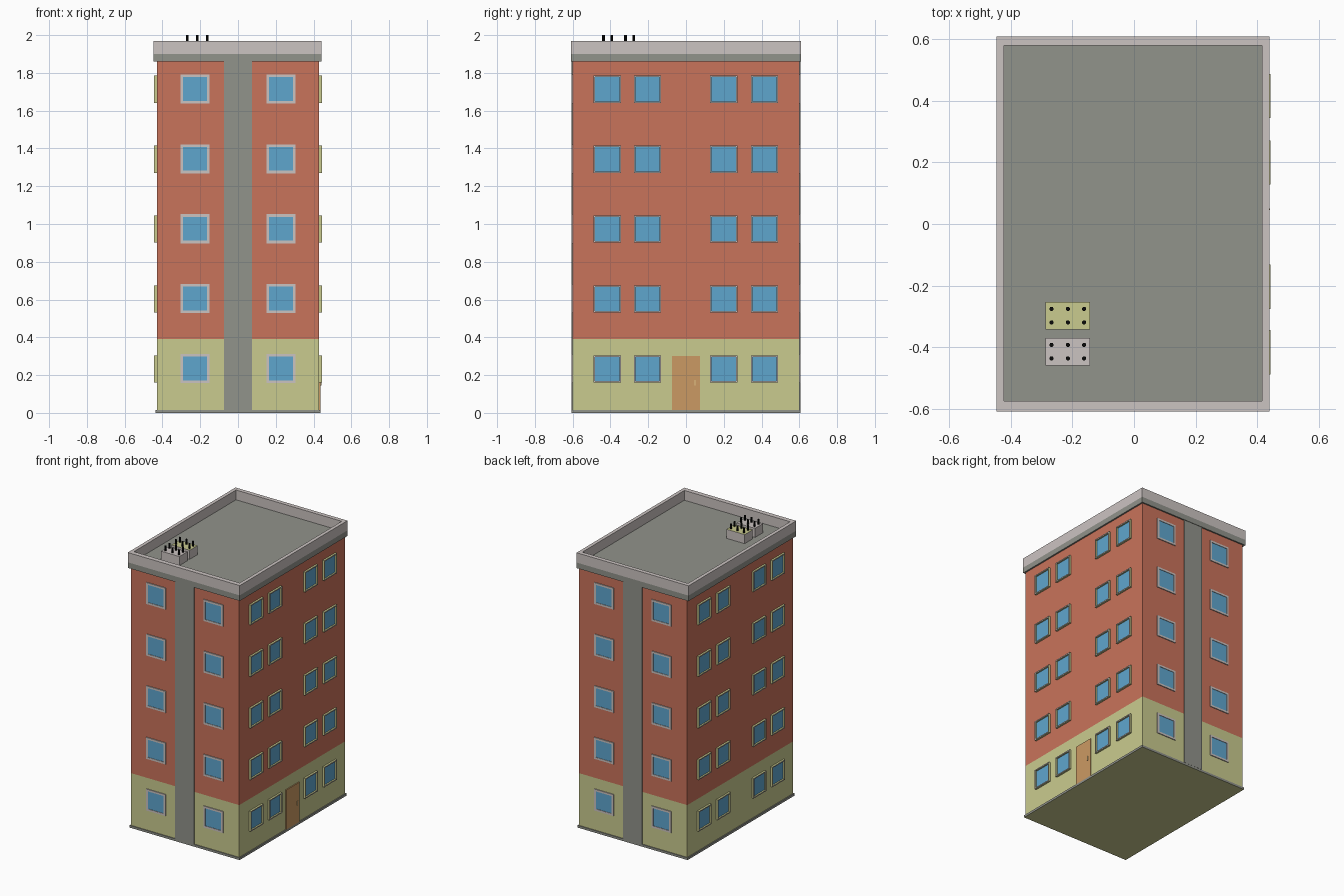
import bpy, bmesh
from mathutils import Vector

if "Cube" in bpy.data.objects:
    bpy.data.objects.remove(bpy.data.objects["Cube"])


def mat(name, r, g, b):
    m = bpy.data.materials.new(name)
    lin = [(c / 255 / 12.92) if c < 11 else ((c / 255 + 0.055) / 1.055) ** 2.4 for c in (r, g, b)]
    m.diffuse_color = (*lin, 1)
    m.use_nodes = True
    m.node_tree.nodes["Principled BSDF"].inputs["Base Color"].default_value = m.diffuse_color
    return m


RED = mat("brick red", 201, 115, 91)
OLIVE = mat("pale olive", 202, 203, 143)
GREY = mat("concrete grey", 145, 147, 139)
PALE = mat("pale stone", 203, 195, 193)
GLASS = mat("window blue", 95, 166, 206)
WOOD = mat("door wood", 203, 154, 99)
BLACK = mat("pipe black", 10, 10, 10)
HANDLE = mat("handle cream", 230, 200, 140)


def finish(bm, name, mats):
    bmesh.ops.recalc_face_normals(bm, faces=bm.faces)
    me = bpy.data.meshes.new(name)
    bm.to_mesh(me)
    bm.free()
    for m in mats:
        me.materials.append(m)
    ob = bpy.data.objects.new(name, me)
    bpy.context.collection.objects.link(ob)
    return ob


def add_box(bm, a, b):
    """Box between two opposite corners; returns its faces."""
    a, b = Vector(a), Vector(b)
    vs = bmesh.ops.create_cube(bm, size=1)["verts"]
    for v in vs:
        v.co = (a + b) / 2 + Vector(v.co[i] * abs(b[i] - a[i]) for i in range(3))
    return {f for v in vs for f in v.link_faces}


def box(name, a, b, *mats):
    bm = bmesh.new()
    add_box(bm, a, b)
    return finish(bm, name, mats)


def add_ring(bm, outer, inner, d0, d1, place):
    """Closed rectangular frame from depth d0 to d1; the face at d1 gets
    material 0 and the edges get material 1."""
    def loop(r, d):
        u0, u1, v0, v1 = r
        return [bm.verts.new(place(u, v, d)) for u, v in ((u0, v0), (u1, v0), (u1, v1), (u0, v1))]
    loops = [loop(outer, d0), loop(outer, d1), loop(inner, d1), loop(inner, d0)]
    for k in range(4):
        p, q = loops[k], loops[(k + 1) % 4]
        for i in range(4):
            j = (i + 1) % 4
            f = bm.faces.new((p[i], p[j], q[j], q[i]))
            f.material_index = 0 if k == 1 else 1


X, Y = 0.43, 0.60
FLOORS = [0.235 + 0.37 * i for i in range(5)]

# walls: olive ground floor, red above
box("ground_floor_walls", (-X, -Y, 0.01), (X, Y, 0.39), OLIVE)
box("upper_walls", (-X, -Y, 0.39), (X, Y, 1.88), RED)

# plinth with olive underside
plinth = box("plinth", (-0.437, -0.606, 0), (0.437, 0.606, 0.016), GREY, OLIVE)
for p in plinth.data.polygons:
    p.material_index = 1 if p.normal.z < -0.5 else 0

# full-height pilasters, front and back
for s, n in ((-1, "front"), (1, "back")):
    box(n + "_pilaster", (-0.075, s * 0.58, 0.016), (0.075, s * 0.607, 1.87), GREY)

# roof slab and parapet
box("roof_slab", (-0.447, -0.61, 1.86), (0.441, 0.61, 1.90), GREY)
bm = bmesh.new()
add_ring(bm, (-0.447, 0.441, -0.61, 0.61), (-0.422, 0.416, -0.576, 0.58),
         1.90, 1.97, lambda u, v, d: (u, v, d))
finish(bm, "parapet", (PALE, PALE))

# windows: frame ring plus recessed glass on each wall
for s, end, side in ((-1, "front", "left"), (1, "back", "right")):
    walls = (
        (end, lambda u, v, d: (u, s * (Y + d), v), (-0.2275, 0.2275), 0.077, 0.014, 0.006, (PALE, PALE)),
        (side, lambda u, v, d: (s * (X + d), u, v), (-0.417, -0.204, 0.2, 0.416), 0.072, 0.008, 0.014, (PALE, OLIVE)),
    )
    for name, place, centres, h, w, depth, mats in walls:
        fr, gl = bmesh.new(), bmesh.new()
        for z in FLOORS:
            z = z if name == end else z - 0.002
            for u in centres:
                g = h - w
                add_ring(fr, (u - h, u + h, z - h, z + h), (u - g, u + g, z - g, z + g), -0.003, depth, place)
                add_box(gl, place(u - g, z - g, -0.003), place(u + g, z + g, 0.003))
        finish(fr, name + "_window_frames", mats)
        finish(gl, name + "_window_glass", (GLASS,))

# entrance door on the right wall
box("door", (0.42, -0.074, 0.016), (0.437, 0.074, 0.30), WOOD)
box("door_handle", (0.436, 0.045, 0.145), (0.442, 0.051, 0.175), HANDLE)

# two rooftop vents, each with six black pipes
for y, n, top in ((-0.298, "rear", OLIVE), (-0.415, "front", PALE)):
    v = box(n + "_roof_vent", (-0.288, y - 0.045, 1.895), (-0.143, y + 0.045, 1.965), PALE, top)
    for p in v.data.polygons:
        p.material_index = 1 if p.normal.z > 0.5 else 0
    bm = bmesh.new()
    for x in (-0.268, -0.215, -0.162):
        for dy in (-0.022, 0.022):
            vs = bmesh.ops.create_cone(bm, cap_ends=True, segments=10, radius1=0.007,
                                       radius2=0.007, depth=0.04)["verts"]
            bmesh.ops.translate(bm, verts=vs, vec=(x, y + dy, 1.98))
    finish(bm, n + "_vent_pipes", (BLACK,))
